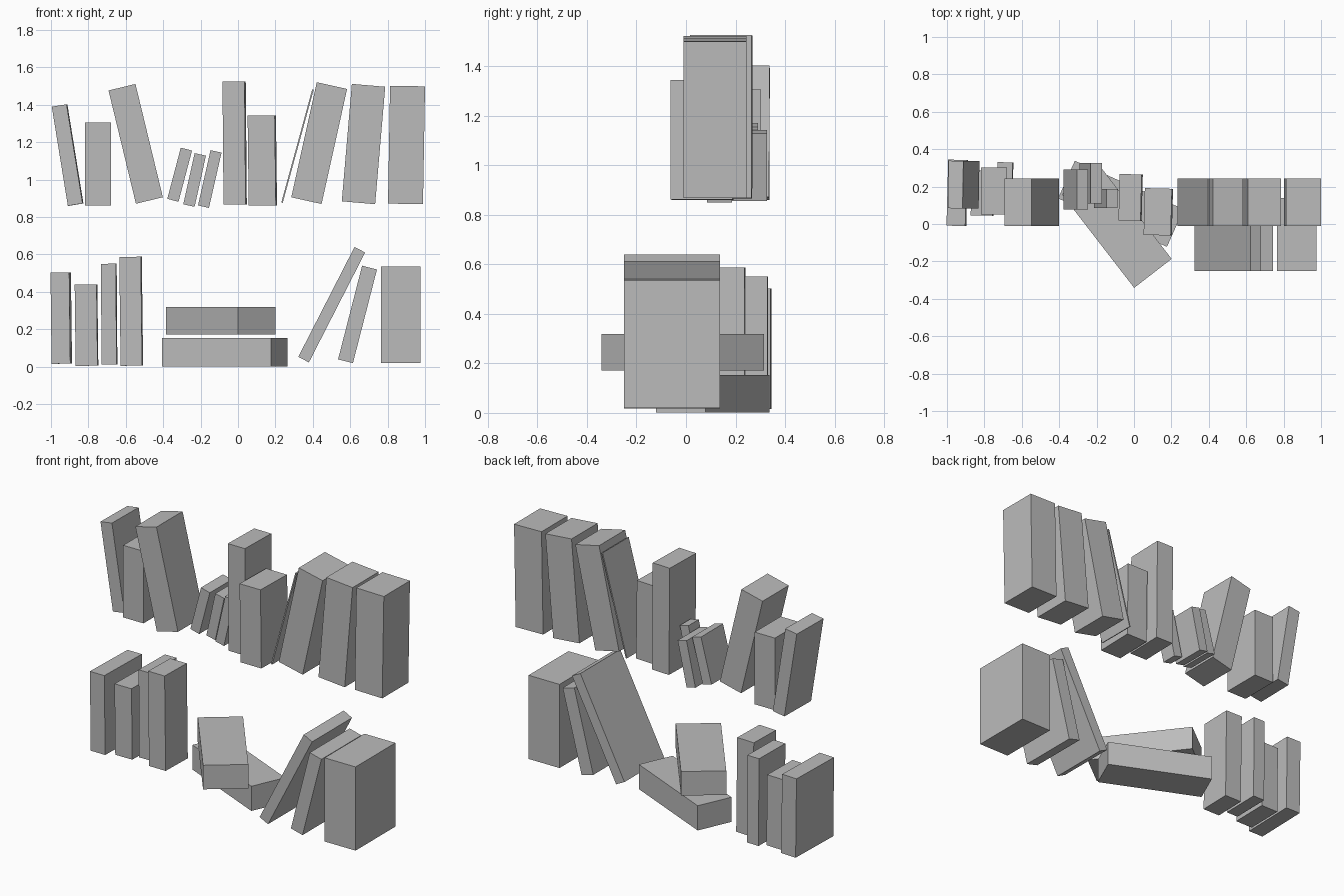
import bpy
import bmesh
from math import radians
from mathutils import Matrix

cube = bpy.data.objects.get("Cube")
if cube:
    bpy.data.objects.remove(cube, do_unlink=True)

# One plain grey for every book
grey = bpy.data.materials.new("plain_grey")
grey.use_nodes = True
grey.diffuse_color = (0.5, 0.5, 0.5, 1)
grey.node_tree.nodes["Principled BSDF"].inputs["Base Color"].default_value = (0.5, 0.5, 0.5, 1)


def book(name, x, z, width, height, front, back, lean=0, turn=0):
    """Box centred on x and z, from y=front to y=back; lean tips its top to +x."""
    bm = bmesh.new()
    bmesh.ops.create_cube(bm, size=1)
    bmesh.ops.scale(bm, vec=(width, back - front, height), verts=bm.verts)
    mesh = bpy.data.meshes.new(name)
    bm.to_mesh(mesh)
    bm.free()
    mesh.materials.append(grey)
    obj = bpy.data.objects.new(name, mesh)
    obj.matrix_world = (Matrix.Translation((x, (front + back) / 2, z))
                        @ Matrix.Rotation(radians(turn), 4, "Z")
                        @ Matrix.Rotation(radians(lean), 4, "Y"))
    bpy.context.collection.objects.link(obj)


# Upper row, left end
book("upper_narrow_book", -.911, 1.131, .08, .537, .083, .337, -9.2, -1)
book("upper_short_book", -.748, 1.083, .138, .444, .05, .302)
book("upper_leaning_book", -.547, 1.191, .148, .623, -.01, .244, -13.6)

# Upper row, three small leaning books
book("small_book_a", -.312, 1.026, .062, .283, .077, .291, 14.8)
book("small_book_b", -.232, .998, .062, .28, .11, .326, 12.5)
book("small_book_c", -.151, 1.003, .06, .303, .085, .186, 12.8)

# Upper row, upright pair
book("upper_tall_book", -.018, 1.195, .118, .658, .018, .266, -.5, -1.5)
book("upper_medium_book", .13, 1.102, .145, .482, -.06, .19, -.7, -1.5)

# Upper row, matching set with a thin booklet
book("thin_booklet", .318, 1.179, .008, .627, -.01, .244, 15.3)
for i, (x, z, width, lean) in enumerate([(.434, 1.195, .166, 12.5),
                                         (.671, 1.19, .179, 4.9),
                                         (.901, 1.185, .187, 1)]):
    book(f"set_book_{i + 1}", x, z, width, .63, -.01, .244, lean)

# Lower row, upright books
book("lower_deep_book", -.945, .259, .1, .487, -.01, .343, -.7, -1.5)
book("lower_short_book", -.81, .222, .117, .435, .045, .285, -.7, -1)
book("lower_narrow_book", -.689, .281, .08, .538, .08, .33, -.4, -1)
book("lower_tall_book", -.571, .296, .115, .582, .03, .238, -.7, -1.5)

# Lower row, two books lying flat
book("flat_bottom_book", -.07, .077, .637, .152, -.002, .218, 0, -24)
book("flat_top_book", -.0925, .245, .253, .148, -.33, .303, 0, 37.7)

# Lower row, right end
book("right_steep_book", .501, .331, .064, .66, -.25, .138, 27.1)
book("right_leaning_book", .639, .279, .082, .517, -.25, .138, 14.4)
book("right_thick_book", .87, .277, .211, .515, -.25, .138)
